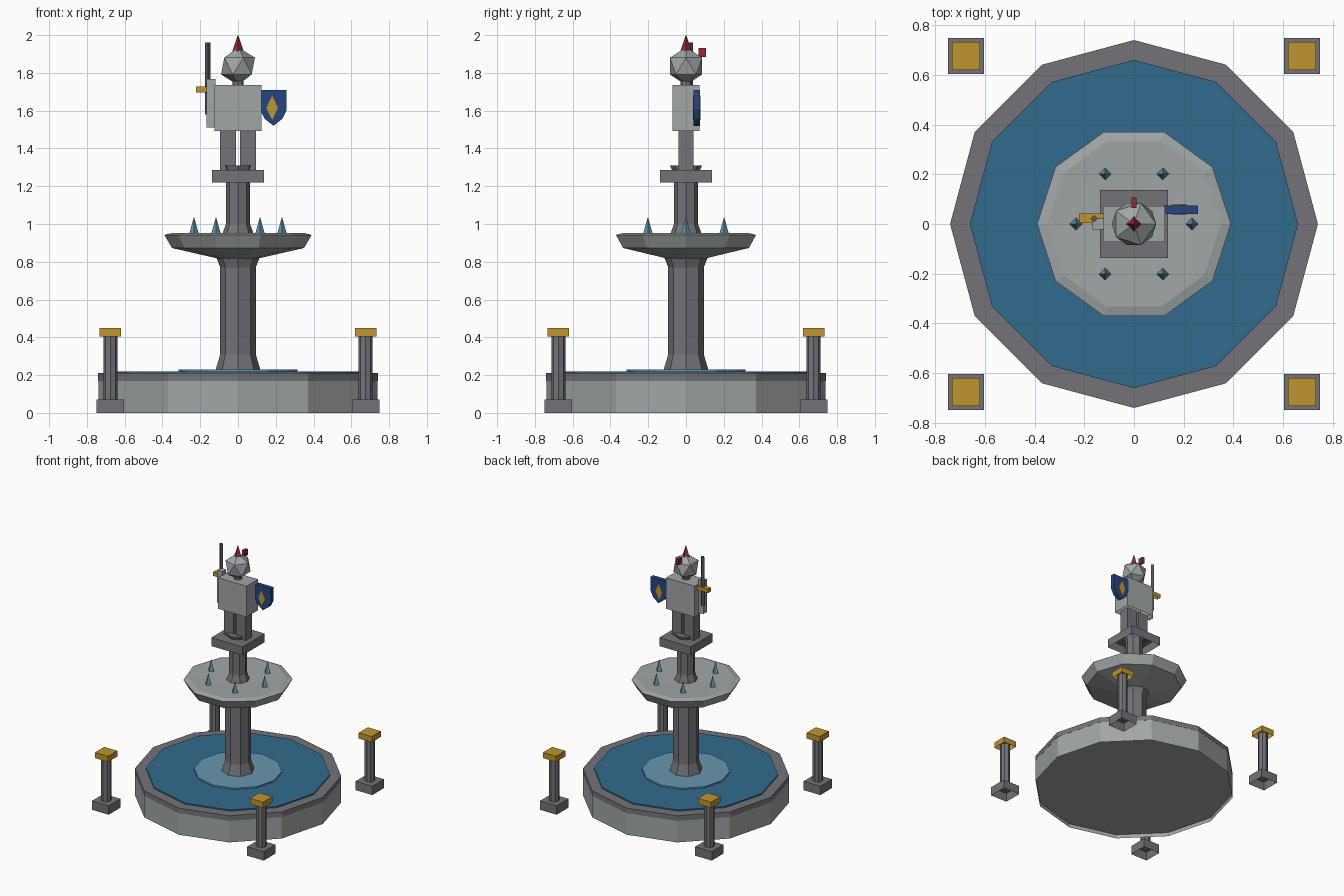
import bpy, bmesh
from math import sin, cos, pi

cube = bpy.data.objects.get("Cube")
if cube:
    bpy.data.objects.remove(cube)


def material(name, rgb):
    m = bpy.data.materials.new(name)
    m.use_nodes = True
    colour = (*rgb, 1)
    m.diffuse_color = colour
    for node in m.node_tree.nodes:
        if node.type == 'BSDF_PRINCIPLED':
            node.inputs["Base Color"].default_value = colour
            node.inputs["Roughness"].default_value = 0.8
    return m


light_stone = material("light_stone", (.36, .38, .385))
dark_stone = material("dark_stone", (.175, .172, .19))
water = material("water", (.032, .145, .27))
spray = material("spray", (.13, .31, .42))
gold = material("gold", (.53, .3, .03))
red = material("red", (.3, .025, .03))
blue = material("blue", (.02, .06, .22))
steel = material("steel", (.1, .1, .11))


def finish(name, bm, mat):
    mesh = bpy.data.meshes.new(name)
    bm.to_mesh(mesh)
    bm.free()
    mesh.materials.append(mat)
    ob = bpy.data.objects.new(name, mesh)
    bpy.context.collection.objects.link(ob)
    return ob


def lathe(name, profile, sides, mat, at=(0, 0), top=True, ring=False):
    """Turn a (radius, height) profile, listed upwards, into a faceted shell open below."""
    bm = bmesh.new()
    rings = []
    for r, z in profile:
        angles = [2 * pi * i / sides for i in range(sides)]
        rings.append([bm.verts.new((at[0] + r * cos(a), at[1] + r * sin(a), z)) for a in angles])
    pairs = list(zip(rings, rings[1:]))
    if ring:
        pairs.append((rings[-1], rings[0]))
    for a, b in pairs:
        for i in range(sides):
            j = (i + 1) % sides
            bm.faces.new((a[i], a[j], b[j], b[i]))
    if top and not ring:
        bm.faces.new(rings[-1])
    return finish(name, bm, mat)


def box(name, low, high, mat):
    """Box open below."""
    bm = bmesh.new()
    bmesh.ops.create_cube(bm, size=1)
    for v in bm.verts:
        v.co = [l + (c + .5) * (h - l) for c, l, h in zip(v.co, low, high)]
    bm.normal_update()
    under = [f for f in bm.faces if f.normal.z < -.5]
    bmesh.ops.delete(bm, geom=under, context='FACES_ONLY')
    return finish(name, bm, mat)


def plate(name, outline, y0, y1, mat):
    """Prism from an (x, z) outline, counter-clockwise from the front."""
    bm = bmesh.new()
    front = [bm.verts.new((x, y0, z)) for x, z in outline]
    back = [bm.verts.new((x, y1, z)) for x, z in outline]
    bm.faces.new(front)
    bm.faces.new(back[::-1])
    for i in range(len(front)):
        j = (i + 1) % len(front)
        bm.faces.new((front[i], back[i], back[j], front[j]))
    return finish(name, bm, mat)


# Lower basin: wall, low floor, rim, water and ripple
lathe("basin_wall", [(.739, 0), (.739, .177)], 12, light_stone, top=False)
floor = bmesh.new()
bmesh.ops.create_circle(floor, cap_ends=True, segments=12, radius=.738)
bmesh.ops.translate(floor, verts=floor.verts, vec=(0, 0, .03))
finish("basin_floor", floor, light_stone)
lathe("basin_rim", [(.66, .17), (.74, .17), (.74, .21), (.66, .21)], 12, dark_stone, ring=True)
lathe("basin_water", [(.66, .205), (.66, .219)], 12, water)
lathe("water_ripple", [(.315, .215), (.315, .23)], 12, spray)

# Main column and upper bowl
lathe("main_column", [(.118, .2), (.118, .23), (.094, .31), (.094, .77), (.116, .825)], 8, dark_stone)
lathe("upper_bowl", [(.11, .818), (.35, .873), (.39, .942), (.35, .952), (.06, .945)], 10, light_stone)
for i in range(6):
    a = i * pi / 3
    lathe(f"water_jet_{i + 1}", [(.026, .945), (.001, 1.035)], 4, spray,
          at=(.233 * cos(a), .233 * sin(a)))

# Upper column and plinth
lathe("upper_column", [(.085, .94), (.064, 1.0), (.064, 1.26), (.085, 1.31)], 8, dark_stone)
box("plinth", (-.137, -.137, 1.22), (.137, .137, 1.287), dark_stone)

# Corner posts
for sx, side in ((-1, "right"), (1, "left")):
    for sy, end in ((-1, "front"), (1, "back")):
        x, y = .676 * sx, .676 * sy
        tag = f"{end}_{side}"
        box(f"post_base_{tag}", (x - .073, y - .073, 0), (x + .073, y + .073, .07), dark_stone)
        lathe(f"post_shaft_{tag}", [(.037, .06), (.037, .42)], 8, dark_stone, at=(x, y))
        box(f"post_cap_{tag}", (x - .057, y - .057, .405), (x + .057, y + .057, .45), gold)

# Statue: legs, torso, arm, neck and head
for s, side in ((-1, "right"), (1, "left")):
    box(f"{side}_leg", (s * .053 - .042, -.04, 1.28), (s * .053 + .042, .04, 1.5), dark_stone)
box("torso", (-.125, -.072, 1.493), (.125, .072, 1.737), light_stone)
box("right_arm", (-.167, -.022, 1.51), (-.12, .022, 1.768), light_stone)
lathe("neck", [(.03, 1.73), (.03, 1.78)], 8, dark_stone)

bm = bmesh.new()
bmesh.ops.create_icosphere(bm, subdivisions=1, radius=.1)
bmesh.ops.translate(bm, verts=bm.verts, vec=(0, 0, 1.836))
finish("head", bm, light_stone)

# Helmet crest
lathe("crest_spike", [(.032, 1.91), (.001, 2.0)], 4, red)
box("crest_tail", (-.011, .065, 1.885), (.011, .107, 1.932), red)

# Sword
lathe("sword_blade", [(.015, 1.58), (.015, 1.96)], 4, steel, at=(-.16, .022))
box("sword_guard", (-.222, .005, 1.697), (-.125, .042, 1.727), gold)

# Shield with a diamond on both sides
cx = .188
half = [(0, 1.52), (.047, 1.557), (.07, 1.605), (.07, 1.71)]
outline = [(cx + x, z) for x, z in half] + [(cx - x, z) for x, z in half[:0:-1]]
plate("shield", outline, .041, .075, blue)
diamond = [(cx - .007, 1.55), (cx + .024, 1.615), (cx - .007, 1.68), (cx - .038, 1.615)]
plate("shield_front_diamond", diamond, .038, .042, gold)
plate("shield_back_diamond", diamond, .074, .078, gold)
